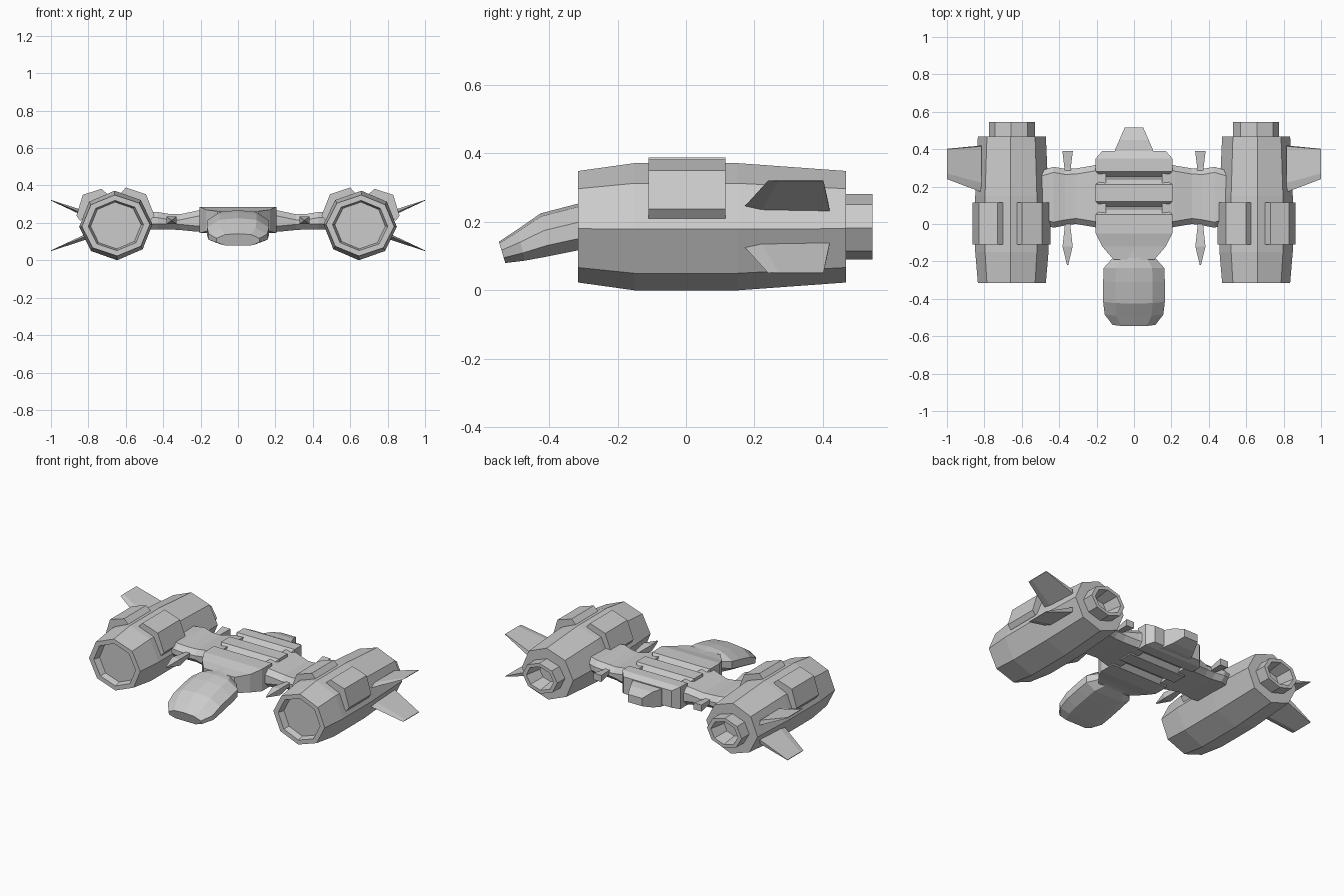
import bpy, bmesh
from math import sin, cos, radians


def loft(name, rings, mirror=False):
    """Skin a list of equal-length point rings, cap both ends, optionally mirror in x."""
    bm = bmesh.new()
    loops = [[bm.verts.new(p) for p in r] for r in rings]
    n = len(loops[0])
    for a, b in zip(loops, loops[1:]):
        for i in range(n):
            j = (i + 1) % n
            bm.faces.new((a[i], a[j], b[j], b[i]))
    bm.faces.new(loops[0])
    bm.faces.new(loops[-1])
    bmesh.ops.recalc_face_normals(bm, faces=bm.faces)
    me = bpy.data.meshes.new(name)
    bm.to_mesh(me)
    bm.free()
    ob = bpy.data.objects.new(name, me)
    bpy.context.collection.objects.link(ob)
    if mirror:
        ob.modifiers.new("Mirror", 'MIRROR')
    return ob


def octagon(y, rx, rz, cx=0.653, cz=0.186):
    return [(cx + rx * cos(radians(45 * i - 2)), y, cz + rz * sin(radians(45 * i - 2)))
            for i in range(8)]


def box_ring(y, w, zb, zt, cx=0.0):
    return [(cx - w, y, zb), (cx + w, y, zb), (cx + w, y, zt), (cx - w, y, zt)]


# engine pods with recessed intake and hollow nozzle
loft("engine_pod", [octagon(*s) for s in [
    (-0.275, 0.135, 0.125), (-0.315, 0.148, 0.134), (-0.315, 0.182, 0.163),
    (-0.15, 0.196, 0.186), (0.15, 0.196, 0.186), (0.468, 0.182, 0.163),
    (0.468, 0.123, 0.096), (0.545, 0.123, 0.096), (0.545, 0.096, 0.074),
    (0.44, 0.075, 0.06)]], True)

# armour pads wrapped over the upper engine corners
outer = [(0.70, 0.355), (0.73, 0.382), (0.83, 0.35), (0.864, 0.238), (0.842, 0.21), (0.775, 0.30)]
inner = [(0.625, 0.36), (0.60, 0.389), (0.492, 0.353), (0.447, 0.24), (0.47, 0.21), (0.53, 0.30)]
for name, prof in (("outer_armour_pad", outer), ("inner_armour_pad", inner)):
    loft(name, [[(x, y, z) for x, z in prof] for y in (-0.11, 0.115)], True)

# swept tail fins, wedge shaped, above and below the pod's centre line
for name, s in (("upper_fin", 1), ("lower_fin", -1)):
    root, tip = [], []
    for y0, y1, t0, t1 in ((0.17, 0.24, 0.0, 0.0), (0.22, 0.27, 0.018, 0.002),
                           (0.415, 0.40, 0.018, 0.002), (0.42, 0.402, -0.012, -0.002),
                           (0.22, 0.27, -0.012, -0.002)):
        root.append((0.815, y0, 0.186 + s * (0.058 + t0)))
        tip.append((1.0, y1, 0.186 + s * (0.135 + t1)))
    loft(name, [root, tip], True)

# central hull with three raised ribs, tapering to the neck
hull = [(0.39, 0.17, 0.16, 0.268)]
for hi, lo in ((0.35, 0.28), (0.21, 0.12), (0.05, -0.05)):
    hull += [(hi, 0.205, 0.145, 0.286), (lo, 0.205, 0.145, 0.286)]
    if lo > 0:
        hull += [(lo - 0.03, 0.172, 0.17, 0.25), (lo - 0.04, 0.172, 0.17, 0.25)]
hull += [(-0.12, 0.17, 0.155, 0.27), (-0.19, 0.11, 0.16, 0.262)]
loft("ribbed_hull", [box_ring(*h) for h in hull])

# tail block
loft("tail_block", [box_ring(*s) for s in [
    (0.37, 0.105, 0.15, 0.262), (0.40, 0.10, 0.15, 0.262),
    (0.45, 0.078, 0.16, 0.258), (0.515, 0.05, 0.185, 0.235)]])


# cockpit head: domed top, flat belly, drooping nose
def head_ring(y, w, zb, zt, tilt):
    h = zt - zb
    half = [(0.62, 0.0), (1.0, 0.25), (1.0, 0.6), (0.6, 0.93)]
    pts = half + [(0.0, 1.0)] + [(-a, b) for a, b in reversed(half)]
    return [(a * w, y - tilt * b * h, zb + b * h) for a, b in pts]


loft("cockpit_head", [head_ring(*s) for s in [
    (-0.528, 0.115, 0.08, 0.142, 0.3), (-0.47, 0.157, 0.087, 0.178, 0.25),
    (-0.40, 0.165, 0.10, 0.225, 0.2), (-0.31, 0.165, 0.118, 0.255, 0),
    (-0.235, 0.162, 0.135, 0.268, 0), (-0.18, 0.112, 0.155, 0.266, 0),
    (-0.10, 0.15, 0.165, 0.27, 0)]])


# stub wings joining the hull to the engines
def wing_ring(x, y0, y1, zb, zt):
    c = 0.03
    return [(x, y0, zb + c), (x, y0 + c, zb), (x, y1 - c, zb), (x, y1, zb + c),
            (x, y1, zt - c), (x, y1 - c, zt), (x, y0 + c, zt), (x, y0, zt - c)]


loft("stub_wing", [wing_ring(*s) for s in [
    (0.15, -0.03, 0.335, 0.15, 0.275), (0.22, -0.015, 0.312, 0.153, 0.265),
    (0.31, 0.0, 0.297, 0.162, 0.246), (0.37, -0.008, 0.295, 0.165, 0.248),
    (0.43, -0.02, 0.306, 0.165, 0.258), (0.50, 0.0, 0.285, 0.165, 0.258)]], True)

# guns: pointed muzzle in front, flared block behind
loft("gun", [box_ring(y, w, 0.213 - 0.75 * w, 0.213 + 0.75 * w, 0.355) for y, w in [
    (-0.22, 0.003), (-0.12, 0.027), (0.0, 0.014), (0.30, 0.017), (0.39, 0.028)]], True)
